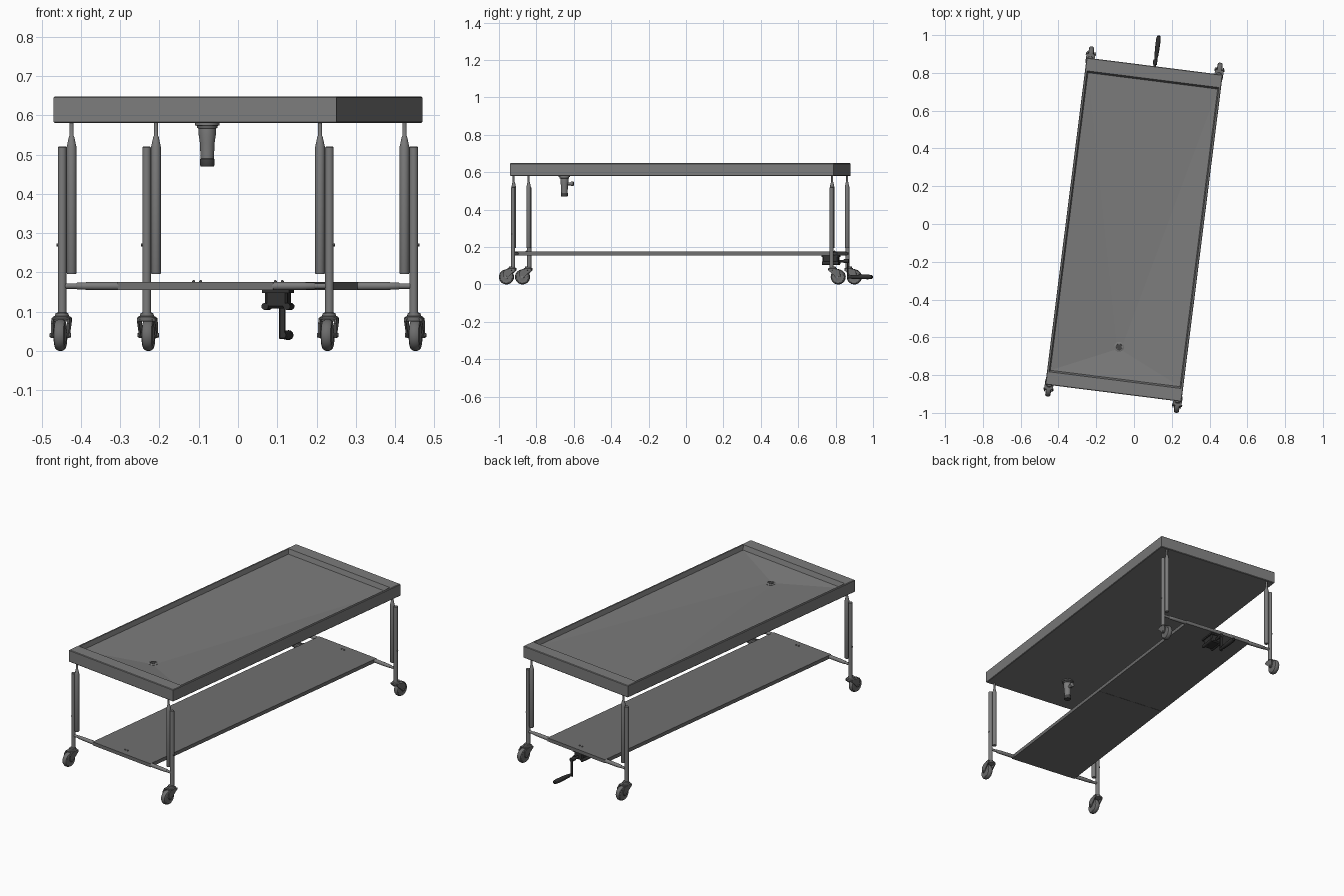
import bpy, bmesh, math
from mathutils import Matrix, Vector

if "Cube" in bpy.data.objects:
    bpy.data.objects.remove(bpy.data.objects["Cube"])

# whole table is turned slightly about z
PLACE = Matrix.Translation((0, -0.03, 0)) @ Matrix.Rotation(math.radians(-7.2), 4, 'Z')


def material(name, v):
    m = bpy.data.materials.new(name)
    m.diffuse_color = (v, v, v, 1)
    m.use_nodes = True
    m.node_tree.nodes["Principled BSDF"].inputs["Base Color"].default_value = m.diffuse_color
    return m


STEEL = material("steel_grey", 0.20)
SHELF = material("shelf_grey", 0.16)
CASTER = material("caster_grey", 0.15)
DARK = material("dark_fitting", 0.06)
BLACK = material("crank_black", 0.03)


def finish(name, bm, mat, smooth=False, recalc=True):
    if recalc:
        bmesh.ops.recalc_face_normals(bm, faces=bm.faces[:])
    bm.transform(PLACE)
    me = bpy.data.meshes.new(name)
    bm.to_mesh(me)
    bm.free()
    me.materials.append(mat)
    ob = bpy.data.objects.new(name, me)
    bpy.context.collection.objects.link(ob)
    if smooth:
        bpy.ops.object.select_all(action='DESELECT')
        ob.select_set(True)
        bpy.context.view_layer.objects.active = ob
        bpy.ops.object.shade_smooth_by_angle(angle=math.radians(35))
    return ob


def rings_to_mesh(bm, rings):
    n = len(rings[0])
    for a, b in zip(rings, rings[1:]):
        for i in range(n):
            j = (i + 1) % n
            bm.faces.new((a[i], a[j], b[j], b[i]))
    bm.faces.new(rings[0][::-1])
    bm.faces.new(rings[-1])


def lathe(name, origin, axis, profile, mat, sides=20):
    """Turned part: profile is (radius, distance along axis)."""
    q = Vector(axis).to_track_quat('Z', 'Y')
    bm = bmesh.new()
    rings = []
    for r, h in profile:
        rings.append([bm.verts.new(Vector(origin) + q @ Vector((
            r * math.cos(2 * math.pi * i / sides), r * math.sin(2 * math.pi * i / sides), h)))
            for i in range(sides)])
    rings_to_mesh(bm, rings)
    return finish(name, bm, mat, True)


def box(name, centre, size, mat, bevel=0.0):
    bm = bmesh.new()
    bmesh.ops.create_cube(bm, size=1, matrix=Matrix.Translation(centre) @ Matrix.Diagonal((*size, 1)))
    if bevel:
        bmesh.ops.bevel(bm, geom=bm.edges[:], offset=bevel, segments=1, affect='EDGES')
    return finish(name, bm, mat)


# table top: rectangular rings from the underside over the rim to the drain
bm = bmesh.new()
rings = []
for hw, hl, cv, z in [(0.360, 0.869, 0, 0.580), (0.363, 0.872, 0, 0.583),
                      (0.363, 0.872, 0, 0.645), (0.360, 0.869, 0, 0.648),
                      (0.352, 0.803, 0, 0.648), (0.346, 0.794, 0, 0.622),
                      (0.018, 0.018, -0.625, 0.600)]:
    rings.append([bm.verts.new((sx * hw, cv + sy * hl, z))
                  for sx, sy in ((-1, -1), (1, -1), (1, 1), (-1, 1))])
rings_to_mesh(bm, rings)
finish("basin_top", bm, STEEL)

# drain strainer and outlet pipe
D = (0, -0.625, 0)
lathe("drain_ring", D, (0, 0, 1), [(0.026, 0.596), (0.026, 0.602), (0.022, 0.604),
                                   (0.016, 0.604), (0.015, 0.601)], STEEL)
lathe("drain_hole", D, (0, 0, 1), [(0.013, 0.600), (0.013, 0.603)], DARK)
lathe("drain_pipe", D, (0, 0, 1), [(0.017, 0.488), (0.019, 0.53), (0.022, 0.55), (0.022, 0.566),
                                   (0.026, 0.568), (0.026, 0.573), (0.031, 0.574), (0.031, 0.581)], STEEL)
lathe("drain_nut", D, (0, 0, 1), [(0.017, 0.470), (0.019, 0.473), (0.019, 0.488), (0.017, 0.490)], DARK)
lathe("drain_side_nozzle", (0, -0.625, 0.538), (0, 1, 0),
      [(0.008, 0), (0.008, 0.034), (0.012, 0.035), (0.012, 0.048), (0.009, 0.05)], STEEL, 16)

# lower shelf, its sheet metal underside facing the same way as its top
bm = bmesh.new()
bmesh.ops.create_cube(bm, size=1, matrix=Matrix.Translation((0, 0, 0.165))
                      @ Matrix.Diagonal((0.40, 1.736, 0.02, 1)))
bm.normal_update()
for f in bm.faces:
    if f.normal.z < -0.5:
        f.normal_flip()
finish("lower_shelf", bm, SHELF, recalc=False)
box("shelf_seam", (0, 0, 0.1548), (0.40, 0.002, 0.001), DARK)

for sy, end in ((-1, "front"), (1, "back")):
    for k in (-1, 1):
        lathe(end + "_shelf_bolt", (k * 0.009, sy * 0.83, 0.174), (0, 0, 1),
              [(0.004, 0), (0.004, 0.004), (0.002, 0.006)], STEEL, 10)
    for sx, side in ((-1, "left"), (1, "right")):
        tag = end + "_" + side + "_"
        x, y = sx * 0.343, sy * 0.858
        # outer post on the caster and sliding post hanging from the top
        lathe(tag + "post", (x, y, 0), (0, 0, 1),
              [(0.011, 0.088), (0.011, 0.518), (0.009, 0.520)], STEEL)
        lathe(tag + "lift_post", (sx * 0.319, y, 0), (0, 0, 1),
              [(0.011, 0.195), (0.0125, 0.198), (0.0125, 0.52), (0.011, 0.526),
               (0.007, 0.545), (0.0055, 0.548), (0.0055, 0.581)], STEEL)
        lathe(tag + "post_pin", (x, y, 0.27), (sx, 0, 0), [(0.004, 0), (0.004, 0.014)], STEEL, 10)
        # shelf arm
        lathe(tag + "shelf_arm", (x, y, 0.165), (-sx, 0, 0),
              [(0.007, 0), (0.007, 0.036), (0.0085, 0.038), (0.010, 0.07),
               (0.0105, 0.145), (0.009, 0.15)], STEEL)
        # caster: swivel hub, fork, wheel, axle
        lathe(tag + "swivel", (x, y + sy * 0.006, 0), (0, 0, 1),
              [(0.019, 0.074), (0.024, 0.076), (0.024, 0.086), (0.018, 0.089), (0.016, 0.096),
               (0.012, 0.097)], CASTER)
        bm = bmesh.new()
        shape = [(-0.014, 0.083), (0.034, 0.083), (0.048, 0.070), (0.050, 0.045),
                 (0.043, 0.032), (0.030, 0.032), (0.014, 0.050), (-0.014, 0.074)]
        for k in (-1, 1):
            a = [[bm.verts.new((x + k * u, y + sy * v, z)) for v, z in shape]
                 for u in (0.018, 0.023)]
            rings_to_mesh(bm, a)
        finish(tag + "fork_cheeks", bm, CASTER)
        box(tag + "fork_crown", (x, y + sy * 0.012, 0.0815), (0.044, 0.05, 0.004), CASTER)
        wc = (x, y + sy * 0.036, 0.04)
        lathe(tag + "wheel", wc, (1, 0, 0),
              [(0.010, -0.016), (0.024, -0.012), (0.030, -0.014), (0.036, -0.012), (0.040, -0.005),
               (0.040, 0.005), (0.036, 0.012), (0.030, 0.014), (0.024, 0.012), (0.010, 0.016)], CASTER, 28)
        lathe(tag + "axle", wc, (1, 0, 0),
              [(0.006, -0.027), (0.006, 0.027)], STEEL, 10)

# crank gearbox and folding handle under the back end
box("crank_gearbox", (0, 0.812, 0.131), (0.058, 0.085, 0.046), BLACK, 0.006)
box("crank_gearbox_plate", (0, 0.812, 0.151), (0.070, 0.095, 0.008), BLACK)
for k in (-1, 1):
    lathe("gearbox_boss", (k * 0.028, 0.812, 0.113), (0, 1, 0),
          [(0.009, -0.045), (0.009, 0.045)], BLACK, 12)
lathe("crank_shaft", (0, 0.85, 0.125), (0, 1, 0),
      [(0.007, 0), (0.007, 0.03), (0.011, 0.031), (0.011, 0.058)], BLACK, 14)
box("crank_arm", (0, 0.902, 0.082), (0.016, 0.009, 0.104), BLACK, 0.002)
lathe("crank_handle", (0.002, 0.898, 0.04), (0, 1, 0),
      [(0.008, 0), (0.008, 0.02), (0.010, 0.025), (0.012, 0.07), (0.0125, 0.115),
       (0.010, 0.134), (0.005, 0.139)], BLACK, 16)
